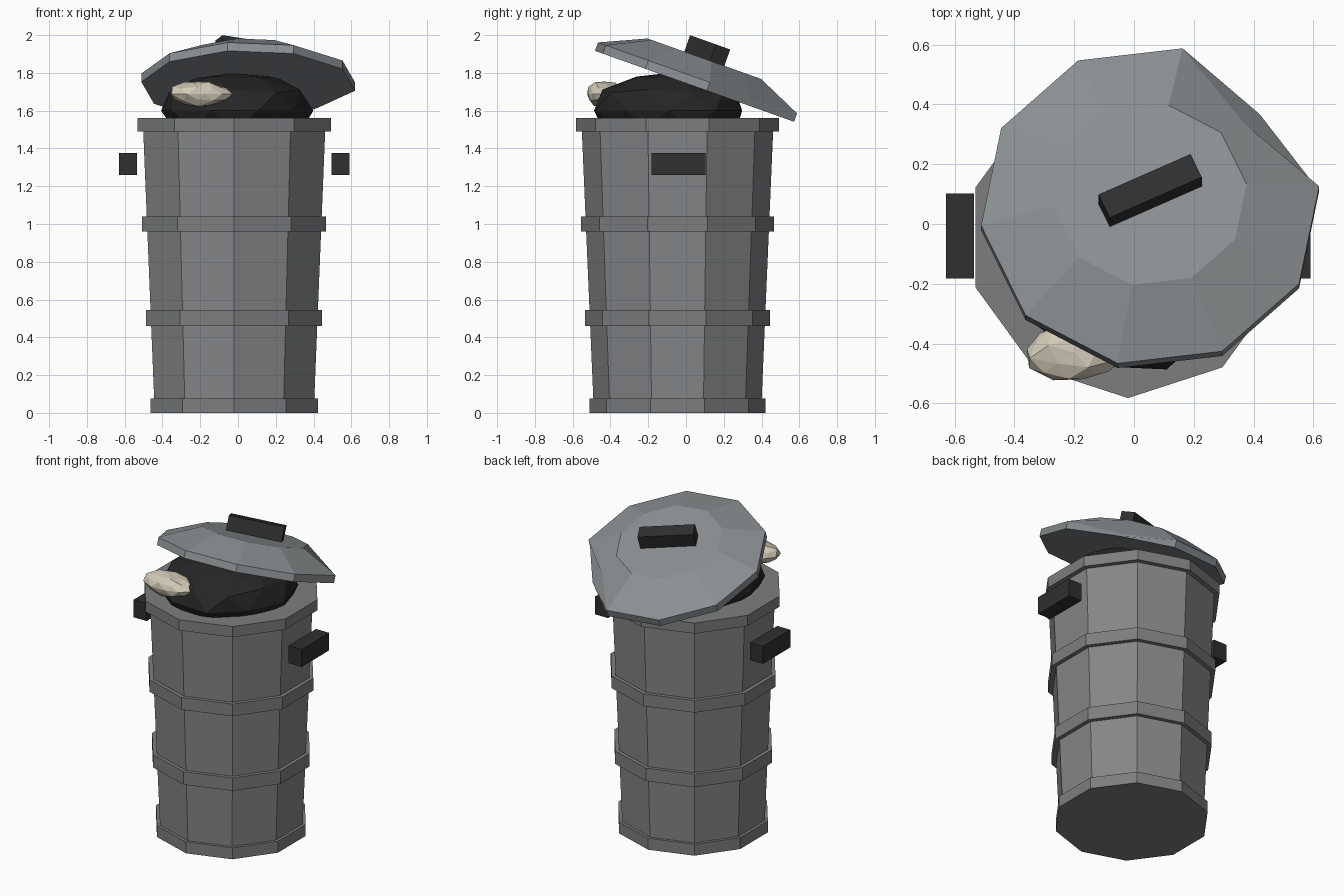
import bpy, bmesh, math, random
from mathutils import Matrix, Vector

if "Cube" in bpy.data.objects:
    bpy.data.objects.remove(bpy.data.objects["Cube"])

random.seed(4)
SIDES = 10
CAN = Vector((-0.02, -0.045, 0))


def material(name, rgb):
    m = bpy.data.materials.new(name)
    m.diffuse_color = (*rgb, 1)
    m.use_nodes = True
    m.node_tree.nodes["Principled BSDF"].inputs["Base Color"].default_value = m.diffuse_color
    return m


CAN_GREY = material("can grey", (0.235, 0.238, 0.242))
BAND_GREY = material("band grey", (0.205, 0.208, 0.212))
LID_GREY = material("lid grey", (0.26, 0.28, 0.29))
HANDLE_DARK = material("handle charcoal", (0.029, 0.029, 0.029))
BAG_BLACK = material("bag black", (0.019, 0.019, 0.019))
PAPER = material("paper beige", (0.66, 0.60, 0.48))


def finish(name, bm, mat, matrix=Matrix()):
    bmesh.ops.recalc_face_normals(bm, faces=bm.faces)
    bm.transform(matrix)
    me = bpy.data.meshes.new(name)
    bm.to_mesh(me)
    bm.free()
    me.materials.append(mat)
    ob = bpy.data.objects.new(name, me)
    bpy.context.collection.objects.link(ob)
    return ob


def lathe(profile):
    """Ten-sided closed solid from (radius, height) pairs, a corner facing -y."""
    bm = bmesh.new()
    rings = []
    for r, z in profile:
        angles = [math.radians(-90 + 36 * i) for i in range(SIDES)]
        rings.append([bm.verts.new((r * math.cos(a), r * math.sin(a), z)) for a in angles])
    for low, high in zip(rings, rings[1:]):
        for i in range(SIDES):
            j = (i + 1) % SIDES
            bm.faces.new((low[i], low[j], high[j], high[i]))
    bm.faces.new(rings[0][::-1])
    bm.faces.new(rings[-1])
    return bm, rings


def box(name, center, size, mat, matrix=Matrix()):
    bm = bmesh.new()
    bmesh.ops.create_cube(bm, size=1)
    bm.transform(Matrix.Translation(center) @ Matrix.Diagonal((*size, 1)))
    return finish(name, bm, mat, matrix)


def lump(name, center, radii, mat, jitter, turn):
    bm = bmesh.new()
    bmesh.ops.create_icosphere(bm, subdivisions=2, radius=1)
    for v in bm.verts:
        v.co *= 1 + random.uniform(-jitter, jitter)
    bm.transform(Matrix.Rotation(turn, 4, 'Z'))
    bm.transform(Matrix.Diagonal((*radii, 1)))
    return finish(name, bm, mat, Matrix.Translation(center))


# tapered can body
bm, _ = lathe([(0.443, 0.01), (0.508, 1.53)])
finish("can_body", bm, CAN_GREY, Matrix.Translation(CAN))

# base ring, two hoops and the top rim
for name, r, z0, z1 in (("base_ring", 0.465, 0, 0.075), ("lower_hoop", 0.49, 0.46, 0.545),
                        ("upper_hoop", 0.512, 0.96, 1.04), ("top_rim", 0.5375, 1.49, 1.56)):
    bm, _ = lathe([(r, z0), (r, z1)])
    finish(name, bm, BAND_GREY, Matrix.Translation(CAN))

# side handles
for name, s in (("left_handle", -1), ("right_handle", 1)):
    box(name, (CAN.x + s * 0.5625, -0.04, 1.318), (0.095, 0.285, 0.115), HANDLE_DARK)

# tilted lid with one dented corner
tilt = (Matrix.Translation((0.054, 0.045, 1.729))
        @ Matrix.Rotation(math.radians(-19.6), 4, 'X')
        @ Matrix.Rotation(math.radians(25), 4, 'Z'))
bm, rings = lathe([(0.57, 0), (0.57, 0.047), (0.325, 0.155)])
for ring, k, h in ((rings[0], 0.88, 0), (rings[1], 0.76, 0.035)):
    v = ring[3]
    v.co = (v.co.x * k, v.co.y * k, h)
finish("lid", bm, LID_GREY, tilt)
box("lid_handle", (0, 0, 0.197), (0.34, 0.09, 0.1), HANDLE_DARK, tilt)

# rubbish bag and crumpled paper
lump("rubbish_bag", (-0.015, -0.085, 1.6), (0.405, 0.405, 0.205), BAG_BLACK, 0.05, 0.3)
lump("crumpled_paper", (-0.2, -0.43, 1.688), (0.165, 0.1, 0.068), PAPER, 0.1, 0.2)
